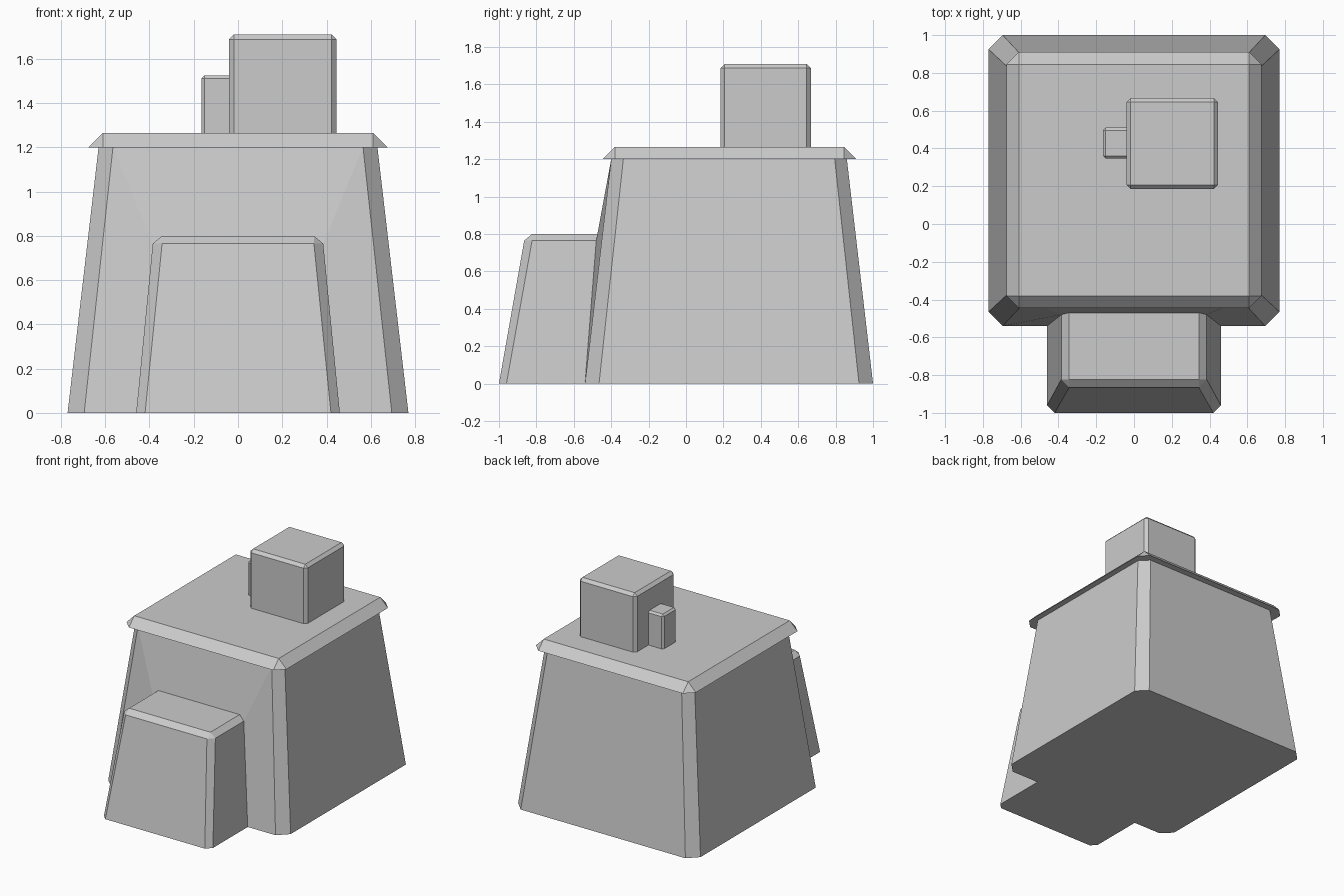
import bpy, bmesh

if "Cube" in bpy.data.objects:
    bpy.data.objects.remove(bpy.data.objects["Cube"])


def octagon(x0, x1, y0, y1, z, c):
    """Rectangle with cut corners, counter-clockwise from the front edge."""
    return [(x0 + c, y0, z), (x1 - c, y0, z), (x1, y0 + c, z), (x1, y1 - c, z),
            (x1 - c, y1, z), (x0 + c, y1, z), (x0, y1 - c, z), (x0, y0 + c, z)]


def loft(name, rings, bottom=True, skip=(), extra=()):
    """Skin stacked rings; skip lists (ring, side) pairs that stay open."""
    bm = bmesh.new()
    vs = [[bm.verts.new(p) for p in r] for r in rings]
    n = len(rings[0])
    for k in range(len(vs) - 1):
        for i in range(n):
            if (k, i) not in skip:
                j = (i + 1) % n
                bm.faces.new((vs[k][i], vs[k][j], vs[k + 1][j], vs[k + 1][i]))
    bm.faces.new(vs[-1])
    if bottom:
        bm.faces.new(vs[0][::-1])
    for poly in extra:
        bm.faces.new([bm.verts.new(p) for p in poly])
    bmesh.ops.remove_doubles(bm, verts=bm.verts, dist=0.0005)
    me = bpy.data.meshes.new(name)
    bm.to_mesh(me)
    bm.free()
    ob = bpy.data.objects.new(name, me)
    bpy.context.collection.objects.link(ob)
    return ob


def bevel_block(name, x0, x1, y0, y1, z0, z1, c):
    """Block with chamfered top and upright edges, open underneath."""
    return loft(name, [octagon(x0, x1, y0, y1, z0, c),
                       octagon(x0, x1, y0, y1, z1 - c, c),
                       octagon(x0 + c, x1 - c, y0 + c, y1 - c, z1, 0)], bottom=False)


# porch: tapered, open at the back where it meets the house
def porch_ring(x, yf, yb, z, c):
    return [(-x, yb, z), (-x, yf + c, z), (-x + c, yf, z),
            (x - c, yf, z), (x, yf + c, z), (x, yb, z)]


porch = [porch_ring(0.46, -1.0, -0.54, 0, 0.04),
         porch_ring(0.385, -0.865, -0.48, 0.765, 0.042),
         porch_ring(0.343, -0.823, -0.47, 0.8, 0)]
loft("porch", porch, skip={(0, 5), (1, 5)})

# house body with flared roof slab, front wall fitted around the porch
base = octagon(-0.77, 0.77, -0.54, 1.0, 0, 0.075)
top = octagon(-0.63, 0.63, -0.40, 0.86, 1.2, 0.065)
eave = octagon(-0.675, 0.675, -0.445, 0.91, 1.2, 0.065)
roof = octagon(-0.61, 0.61, -0.38, 0.845, 1.265, 0)
left = [r[0] for r in porch]
right = [r[5] for r in porch]
front_wall = [(base[0], left[0], left[1], top[0]),
              (right[0], base[1], top[1], right[1]),
              (top[0], left[1], left[2], right[2], right[1], top[1])]
loft("house_body", [base, top, eave, roof], skip={(0, 0)}, extra=front_wall)

# chimneys
bevel_block("large_chimney", -0.04, 0.445, 0.185, 0.667, 1.265, 1.71, 0.022)
bevel_block("small_chimney", -0.165, -0.02, 0.347, 0.51, 1.265, 1.525, 0.014)
